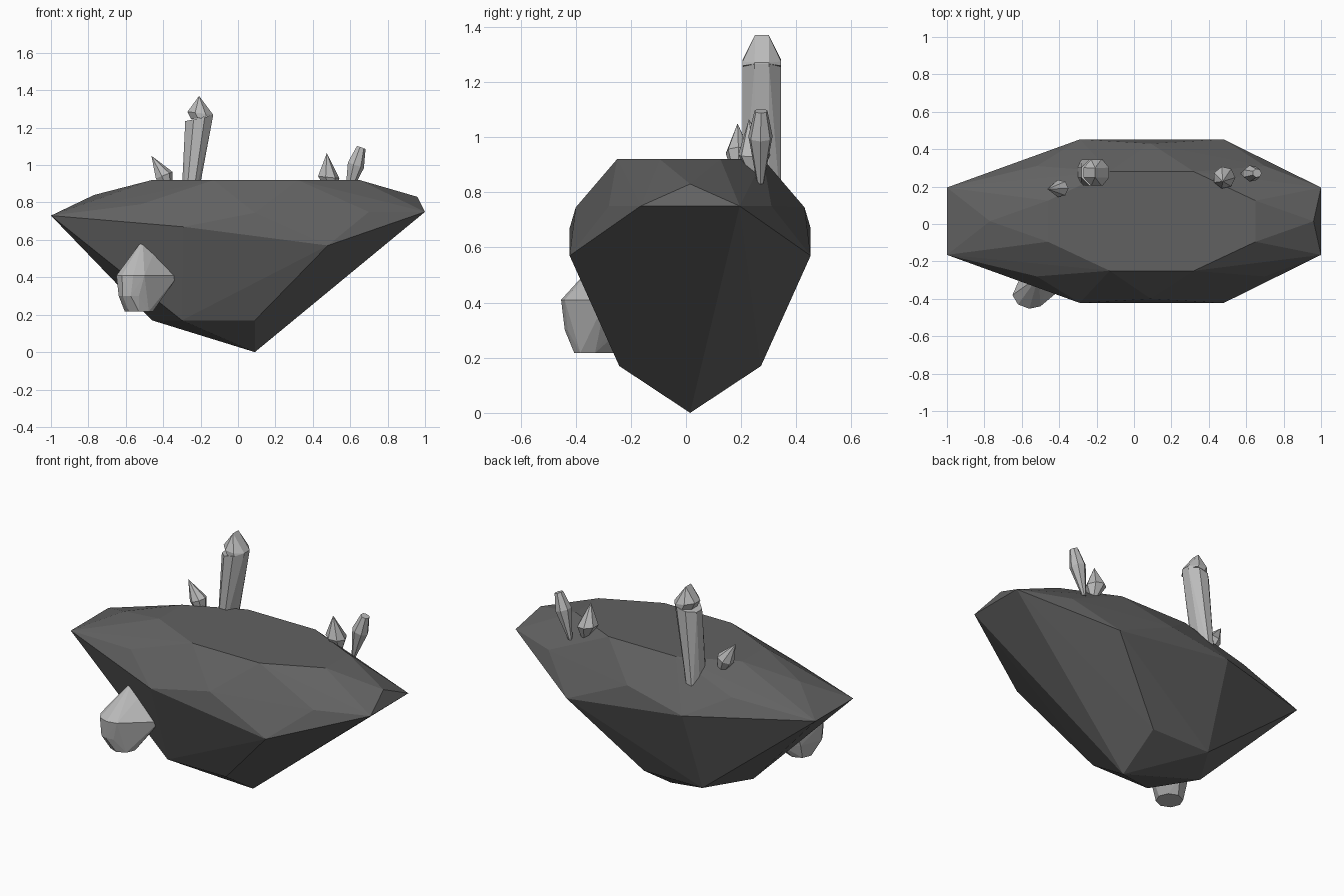
import bpy, bmesh, math

if "Cube" in bpy.data.objects:
    bpy.data.objects.remove(bpy.data.objects["Cube"])


def material(name, value):
    m = bpy.data.materials.new(name)
    m.diffuse_color = (value, value, value, 1)
    m.use_nodes = True
    m.node_tree.nodes["Principled BSDF"].inputs["Base Color"].default_value = m.diffuse_color
    return m


stone = material("dark_stone", 0.12)
quartz = material("pale_crystal", 0.5)


def hull(name, groups, mat):
    """One flat-shaded object made of a convex hull for each point group."""
    bm = bmesh.new()
    for pts in groups:
        vs = [bm.verts.new(p) for p in pts]
        r = bmesh.ops.convex_hull(bm, input=vs)
        junk = set(g for g in r["geom_interior"] + r["geom_unused"]
                   if isinstance(g, bmesh.types.BMVert) and g.is_valid and not g.link_faces)
        bmesh.ops.delete(bm, geom=list(junk), context='VERTS')
    bmesh.ops.dissolve_limit(bm, angle_limit=math.radians(1), verts=bm.verts, edges=bm.edges)
    bmesh.ops.recalc_face_normals(bm, faces=bm.faces)
    me = bpy.data.meshes.new(name)
    bm.to_mesh(me)
    bm.free()
    me.materials.append(mat)
    ob = bpy.data.objects.new(name, me)
    bpy.context.collection.objects.link(ob)
    return ob


def ring(x, y, z, r, n=7, tilt=0.0):
    """Polygon around a centre, leaning along x by tilt."""
    out = []
    for i in range(n):
        a = 2 * math.pi * i / n
        dx = r * math.cos(a)
        out.append((x + dx, y + r * math.sin(a), z - tilt * dx))
    return out


# Rock: half outlines mirrored front to back about y = 0.015
half = [
    (-1, .18, .73), (1, .18, .75), (-.29, .437, .67), (.48, .437, .57),   # girdle
    (-.52, .295, .79), (.09, .415, .745), (.70, .295, .75),               # shoulder
    (-.46, .11, .92), (-.13, .265, .92), (.32, .265, .92), (.65, .11, .92),  # top
    (.09, .257, .17), (-.30, .257, .17),                                  # keel sides
]
rock = [(x, .015 + s * y, z) for x, y, z in half for s in (-1, 1)]
rock += [(.09, .015, 0), (-.46, .015, .17), (.51, .015, .35),
         (-.77, .015, .84), (.96, .015, .83)]
hull("rock", [rock], stone)


# Tall crystal: widening eight-sided shaft and a chipped ridge cap
def section(x0, x1, z0, z1, w=.07):
    q = (x1 - x0) * .3
    s = (z1 - z0) / (x1 - x0)
    return [(x, .275 + k * y, z0 + s * (x - x0)) for k in (-1, 1)
            for x, y in ((x0, .026), (x0 + q, w), (x1 - q, w), (x1, .026))]


shaft = section(-.307, -.235, .72, .72) + section(-.282, -.133, 1.235, 1.265)
cap = section(-.25, -.133, 1.245, 1.265) + section(-.27, -.133, 1.285, 1.27)
cap += [(-.208, .25, 1.37), (-.208, .30, 1.37)]
hull("tall_crystal", [shaft, cap], quartz)

# Small crystals on the top
hull("left_small_crystal",
     [ring(-.37, .19, .86, .02) + ring(-.397, .19, .945, .047, tilt=-.4) + [(-.463, .187, 1.05)]],
     quartz)
hull("cone_crystal",
     [ring(.50, .25, .84, .012) + ring(.482, .248, .935, .06, tilt=.1) + [(.475, .228, 1.065)]],
     quartz)
hull("right_small_crystal",
     [ring(.583, .27, .83, .012) + ring(.628, .27, 1.0, .045, tilt=.35)
      + ring(.658, .272, 1.095, .024, tilt=.35)], quartz)

# Large crystal growing from the front left underside
belt = [(-.65, -.38), (-.62, -.43), (-.56, -.453), (-.50, -.44), (-.32, -.29),
        (-.34, -.20), (-.45, -.15), (-.58, -.22)]
side = [(x, y, .41) for x, y in belt]
low = [(-.53 + (x + .5) * .72, -.325 + (y + .31) * .8, .30) for x, y in belt]
base = ring(-.53, -.33, .217, .075, 8)
tip = [(-.51, -.28, .60), (-.44, -.27, .555), (-.47, -.22, .57)]
hull("large_side_crystal", [side + low + base + tip], quartz)
